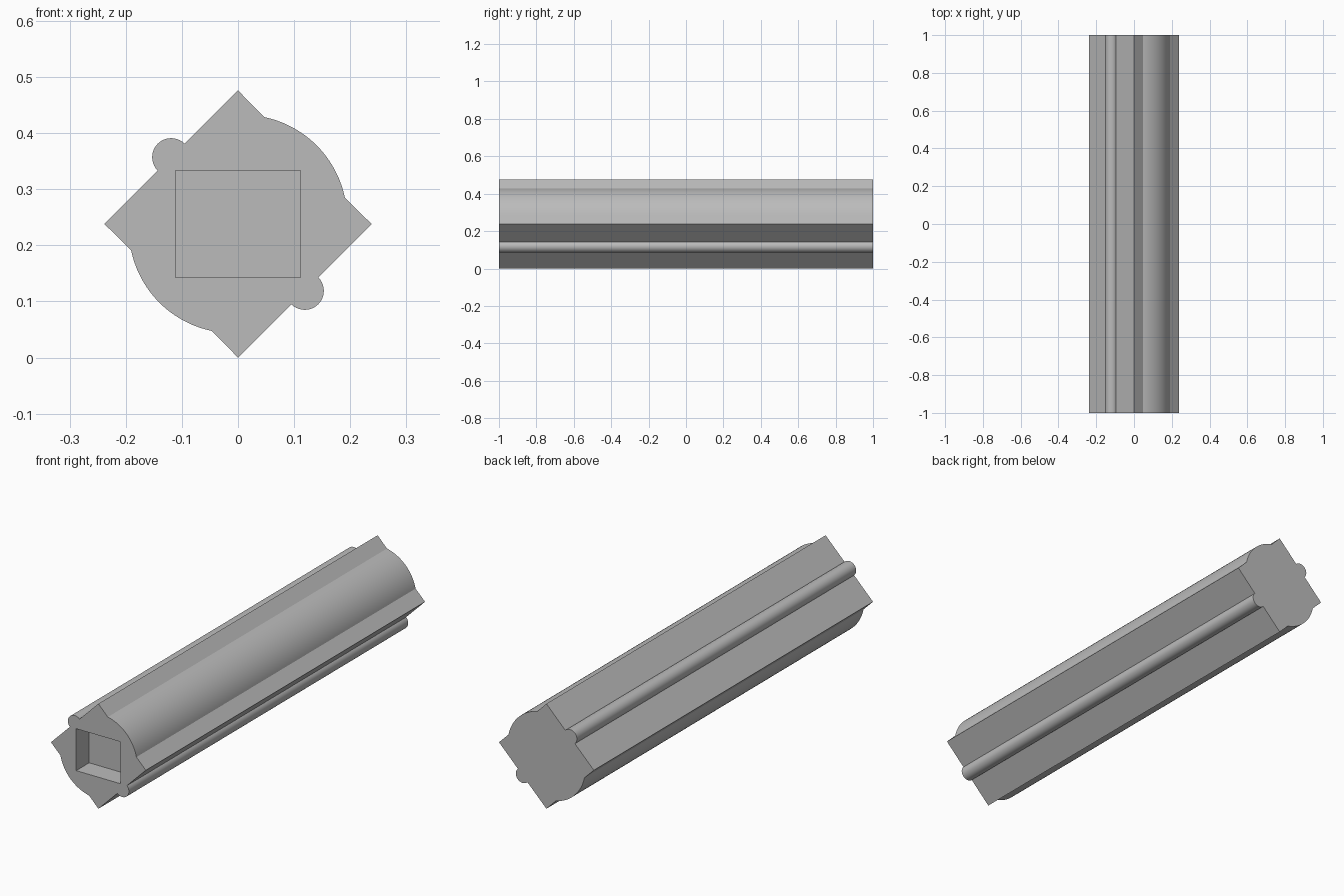
import bpy
import bmesh
from math import cos, sin, radians
from mathutils import Vector

LENGTH = 2.0
HALF_DIAG = 0.238      # centre to corner of the square bar
LOBE_RADIUS = 0.185    # broad rounded sides
LOBE_OFFSET = 0.0093   # lobe centre along x and z
BEAD_RADIUS = 0.034    # thin round beads

if "Cube" in bpy.data.objects:
    bpy.data.objects.remove(bpy.data.objects["Cube"], do_unlink=True)

grey = bpy.data.materials.new("plain grey")
grey.use_nodes = True
colour = (0.5, 0.5, 0.5, 1)
grey.diffuse_color = colour
grey.node_tree.nodes["Principled BSDF"].inputs["Base Color"].default_value = colour


def arc(cx, cz, radius, start, end, steps):
    angles = [radians(start + (end - start) * i / steps) for i in range(steps + 1)]
    return [(cx + radius * cos(a), cz + radius * sin(a)) for a in angles]


def activate(obj):
    bpy.ops.object.select_all(action="DESELECT")
    obj.select_set(True)
    bpy.context.view_layer.objects.active = obj


# Half the cross-section: corner, lobe, corner, bead; the rest is a half turn
half = [(HALF_DIAG, 0)]
half += arc(LOBE_OFFSET, LOBE_OFFSET, LOBE_RADIUS, 11.8, 78.2, 24)
half += [(0, HALF_DIAG)]
half += arc(-HALF_DIAG / 2, HALF_DIAG / 2, BEAD_RADIUS, 45, 225, 20)
outline = half + [(-x, -z) for x, z in half]

# Moulded bar extruded along y
bm = bmesh.new()
verts = [bm.verts.new((x, -LENGTH / 2, z + HALF_DIAG)) for x, z in outline]
cap = bm.faces.new(verts)
swept = bmesh.ops.extrude_face_region(bm, geom=[cap], use_keep_orig=True)
moved = [v for v in swept["geom"] if isinstance(v, bmesh.types.BMVert)]
bmesh.ops.translate(bm, verts=moved, vec=Vector((0, LENGTH, 0)))
bmesh.ops.recalc_face_normals(bm, faces=bm.faces)
mesh = bpy.data.meshes.new("moulded_bar")
bm.to_mesh(mesh)
bm.free()
mesh.materials.append(grey)
bar = bpy.data.objects.new("moulded_bar", mesh)
bpy.context.collection.objects.link(bar)

# Rectangular pocket in the front end
bpy.ops.mesh.primitive_cube_add(size=1, location=(0, -LENGTH / 2, HALF_DIAG))
cutter = bpy.context.object
cutter.name = "pocket_cutter"
cutter.scale = (0.223, 0.186, 0.19)
cutter.hide_render = True
cutter.data.materials.append(grey)

pocket = bar.modifiers.new("pocket", "BOOLEAN")
pocket.operation = "DIFFERENCE"
pocket.solver = "EXACT"
pocket.object = cutter
activate(bar)
bpy.ops.object.modifier_apply(modifier=pocket.name)
bpy.data.objects.remove(cutter, do_unlink=True)

# Smooth lobes and beads, crisp corners
activate(bar)
bpy.ops.object.shade_smooth_by_angle(angle=radians(30))
